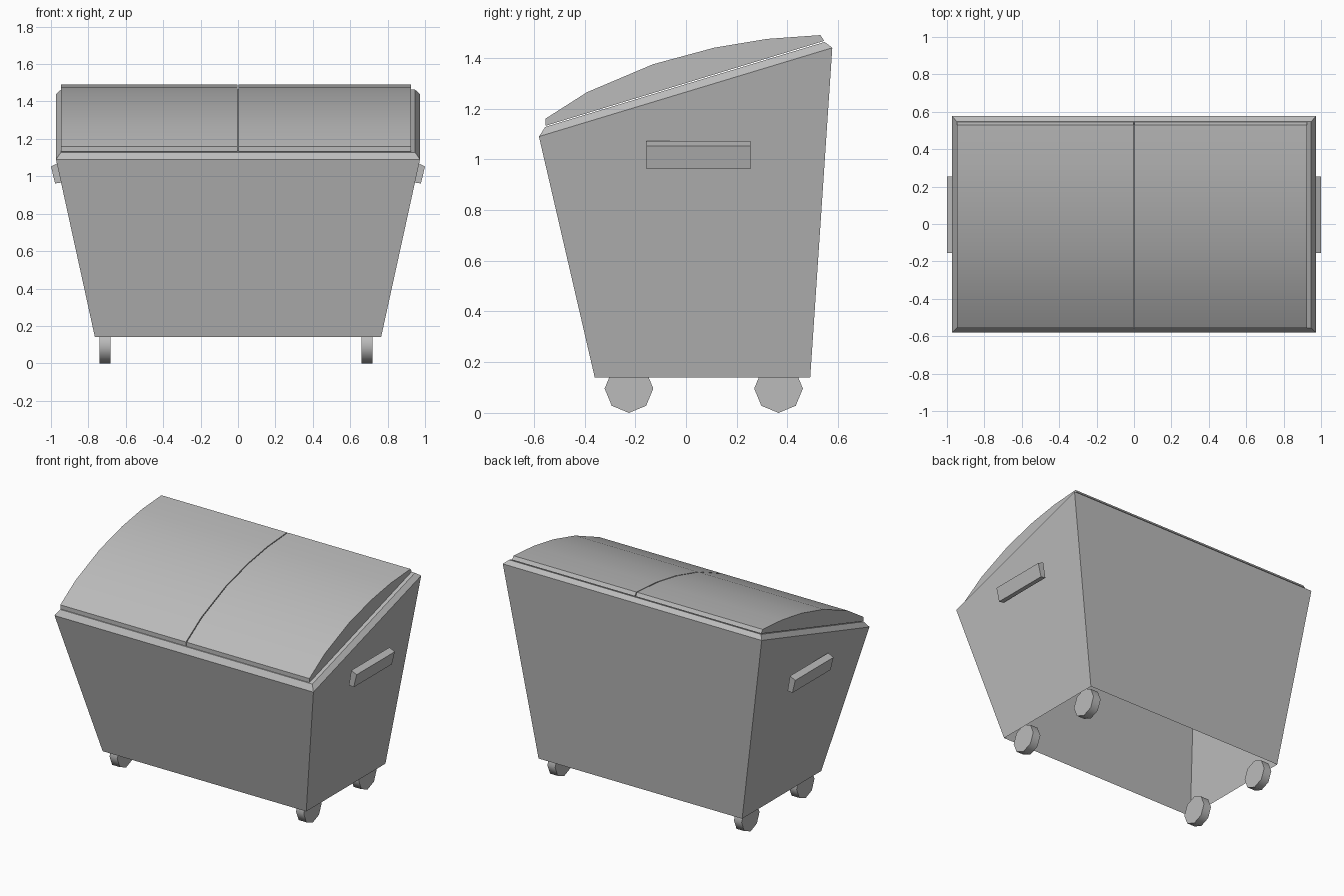
import bpy
import bmesh
import math
from mathutils import Matrix

cube = bpy.data.objects.get("Cube")
if cube:
    bpy.data.objects.remove(cube, do_unlink=True)

grey = bpy.data.materials.new("plain grey")
grey.use_nodes = True
colour = (0.5, 0.5, 0.5, 1)
grey.diffuse_color = colour
grey.node_tree.nodes["Principled BSDF"].inputs["Base Color"].default_value = colour


def finish(name, bm, smooth=False):
    """Turn a bmesh into a named object in the one material."""
    mesh = bpy.data.meshes.new(name)
    bm.to_mesh(mesh)
    bm.free()
    obj = bpy.data.objects.new(name, mesh)
    bpy.context.collection.objects.link(obj)
    mesh.materials.append(grey)
    if smooth:
        bpy.ops.object.select_all(action='DESELECT')
        obj.select_set(True)
        bpy.context.view_layer.objects.active = obj
        bpy.ops.object.shade_smooth_by_angle(angle=math.radians(50))
    return obj


def ring(bm, half_x, front, back):
    """Rectangle given by its half width and (y, z) of both long edges."""
    corners = [(-half_x, *front), (half_x, *front), (half_x, *back), (-half_x, *back)]
    return [bm.verts.new(c) for c in corners]


def bridge(bm, low, high):
    for i in range(4):
        j = (i + 1) % 4
        bm.faces.new((low[i], low[j], high[j], high[i]))


def extrude_profile(name, points, x0, x1, smooth=False):
    """Solid with a (y, z) outline, running from x0 to x1."""
    bm = bmesh.new()
    face = bm.faces.new([bm.verts.new((x0, y, z)) for y, z in points])
    out = bmesh.ops.extrude_face_region(bm, geom=[face])
    verts = [v for v in out["geom"] if isinstance(v, bmesh.types.BMVert)]
    bmesh.ops.translate(bm, vec=(x1 - x0, 0, 0), verts=verts)
    bmesh.ops.recalc_face_normals(bm, faces=bm.faces)
    return finish(name, bm, smooth)


front_lip, back_lip = (-0.58, 1.09), (0.577, 1.44)
front_seat, back_seat = (-0.555, 1.128), (0.547, 1.463)

# Tapered tub, open underneath
bm = bmesh.new()
bridge(bm, ring(bm, 0.765, (-0.36, 0.14), (0.49, 0.14)),
       ring(bm, 0.973, front_lip, back_lip))
finish("tub", bm)

# Chamfered sloping rim
bm = bmesh.new()
upper = ring(bm, 0.947, front_seat, back_seat)
bridge(bm, ring(bm, 0.973, front_lip, back_lip), upper)
bm.faces.new(upper)
finish("rim", bm)

# Two curved lid halves with a narrow seam
lid = [(-0.555, 1.132), (-0.555, 1.16), (-0.39, 1.265), (-0.13, 1.375),
       (0.11, 1.44), (0.32, 1.475), (0.53, 1.49), (0.545, 1.467)]
extrude_profile("right_lid", lid, -0.947, -0.003, True)
extrude_profile("left_lid", lid, 0.003, 0.925, True)

# Handles leaning with the side walls
for side, name in ((-1, "right_handle"), (1, "left_handle")):
    bm = bmesh.new()
    section = [(0.942, 0.967), (0.978, 0.962), (1.0, 1.053), (0.96, 1.072)]
    ends = [[bm.verts.new((side * x, y, z)) for x, z in section] for y in (-0.155, 0.255)]
    bridge(bm, *ends)
    for end in ends:
        bm.faces.new(end)
    bmesh.ops.recalc_face_normals(bm, faces=bm.faces)
    finish(name, bm)

# Eight-sided wheels
for x, side in ((-0.712, "right"), (0.69, "left")):
    for y, place in ((-0.225, "front"), (0.365, "back")):
        bm = bmesh.new()
        place_wheel = Matrix.Translation((x, y, 0.096)) @ Matrix.Rotation(math.pi / 2, 4, 'Y')
        bmesh.ops.create_cone(bm, cap_ends=True, segments=8, radius1=0.096,
                              radius2=0.096, depth=0.058, matrix=place_wheel)
        finish(f"{place}_{side}_wheel", bm, True)
